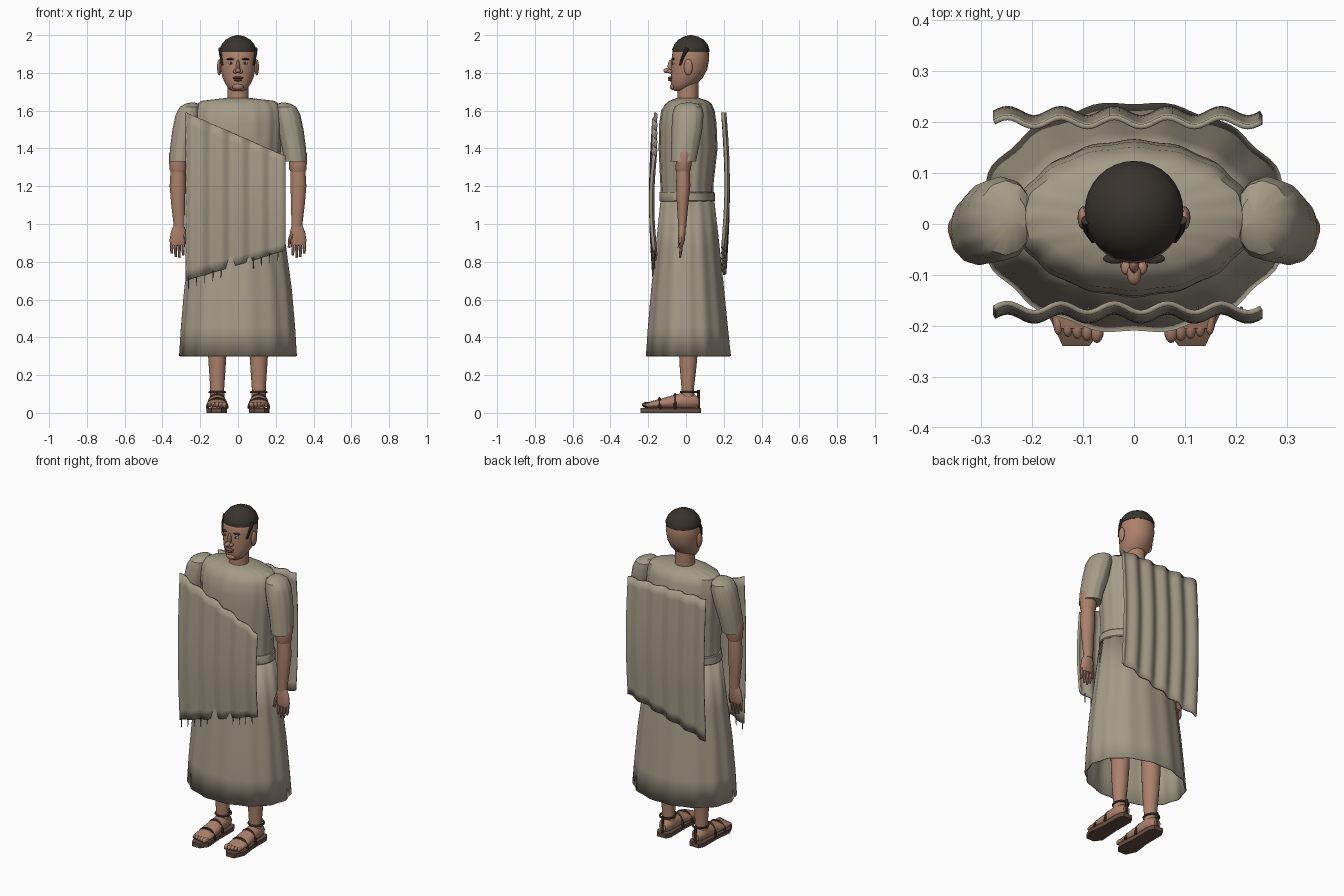
import bpy
import bmesh
from math import sin, cos, pi, radians

default_cube = bpy.data.objects.get("Cube")
if default_cube:
    bpy.data.objects.remove(default_cube, do_unlink=True)

parts = []


def material(name, red, green, blue):
    mat = bpy.data.materials.new(name)
    mat.use_nodes = True
    colour = (red, green, blue, 1)
    mat.diffuse_color = colour
    shader = mat.node_tree.nodes["Principled BSDF"]
    shader.inputs["Base Color"].default_value = colour
    shader.inputs["Roughness"].default_value = 0.8
    return mat


cloth = material("undyed cloth", .37, .33, .245)
fringe_cloth = material("dark fringe", .10, .085, .06)
skin = material("brown skin", .41, .22, .145)
lip = material("dark lip", .20, .085, .065)
hair = material("black brown hair", .04, .033, .025)
leather = material("strap leather", .09, .05, .033)
sole_leather = material("sole leather", .13, .075, .05)
eye_white = material("eye white", .65, .6, .52)


def finish(name, bm, mat):
    """Turn a bmesh into a named object."""
    bmesh.ops.recalc_face_normals(bm, faces=bm.faces[:])
    mesh = bpy.data.meshes.new(name)
    bm.to_mesh(mesh)
    bm.free()
    mesh.materials.append(mat)
    obj = bpy.data.objects.new(name, mesh)
    bpy.context.collection.objects.link(obj)
    parts.append(obj)
    return obj


def solidify(obj, thickness):
    mod = obj.modifiers.new("thickness", "SOLIDIFY")
    mod.thickness = thickness
    mod.offset = 0


def loft(name, mat, rings, sides=32, caps=True, folds=0, depth=0, along_y=False):
    """Skin elliptical rings (x, y, z, x radius, other radius)."""
    bm = bmesh.new()
    loops = []
    for x, y, z, rx, ry in rings:
        loop = []
        for i in range(sides):
            a = 2 * pi * i / sides
            k = 1 + depth * cos(folds * a)
            u, v = rx * k * cos(a), ry * k * sin(a)
            loop.append(bm.verts.new((x + u, y, z + v) if along_y else (x + u, y + v, z)))
        loops.append(loop)
    for low, high in zip(loops, loops[1:]):
        for i in range(sides):
            j = (i + 1) % sides
            bm.faces.new((low[i], low[j], high[j], high[i]))
    if caps:
        bm.faces.new(loops[0])
        bm.faces.new(loops[-1])
    return finish(name, bm, mat)


def body(rows):
    """Rows of (z, half width, front y, back y) as centred rings."""
    return [(0, (f + b) / 2, z, w, (b - f) / 2) for z, w, f, b in rows]


def ball(name, mat, centre, radii):
    bm = bmesh.new()
    bmesh.ops.create_uvsphere(bm, u_segments=16, v_segments=10, radius=1)
    bmesh.ops.scale(bm, vec=radii, verts=bm.verts)
    bmesh.ops.translate(bm, vec=centre, verts=bm.verts)
    return finish(name, bm, mat)


def tube(name, mat, points, radius, taper=1, closed=False):
    """Round cord through the points, converted to a mesh."""
    curve = bpy.data.curves.new(name, "CURVE")
    curve.dimensions = "3D"
    curve.bevel_depth = radius
    curve.bevel_resolution = 2
    curve.use_fill_caps = True
    spline = curve.splines.new("POLY")
    spline.points.add(len(points) - 1)
    for i, (target, p) in enumerate(zip(spline.points, points)):
        target.co = (*p, 1)
        target.radius = 1 + (taper - 1) * i / (len(points) - 1)
    spline.use_cyclic_u = closed
    obj = bpy.data.objects.new(name, curve)
    bpy.context.collection.objects.link(obj)
    bpy.context.view_layer.update()
    evaluated = obj.evaluated_get(bpy.context.evaluated_depsgraph_get())
    mesh = bpy.data.meshes.new_from_object(evaluated)
    bpy.data.objects.remove(obj, do_unlink=True)
    bm = bmesh.new()
    bm.from_mesh(mesh)
    return finish(name, bm, mat)


def shawl(name, base, bulge, top, bottom):
    """Rippled hanging panel; top and bottom give (right z, left z)."""
    columns, rows = 60, 14
    bm = bmesh.new()
    grid = []
    for i in range(columns + 1):
        s = i / columns
        line = []
        for j in range(rows + 1):
            t = j / rows
            high = top[0] + (top[1] - top[0]) * s
            low = bottom[0] + (bottom[1] - bottom[0]) * s
            y = base + bulge * sin(pi * t) + .009 * sin(10 * pi * s)
            line.append(bm.verts.new((-.275 + .525 * s, y, low + (high - low) * t)))
        grid.append(line)
    for a, b in zip(grid, grid[1:]):
        for j in range(rows):
            bm.faces.new((a[j], b[j], b[j + 1], a[j + 1]))
    solidify(finish(name, bm, cloth), .01)


# Tunic: flared skirt, bodice and belt
skirt = loft("tunic_skirt", cloth, body([
    (.30, .304, -.21, .236), (.45, .295, -.2, .22), (.65, .278, -.183, .2),
    (.86, .25, -.16, .178), (1.15, .213, -.13, .145)]),
    sides=96, caps=False, folds=14, depth=.016)
solidify(skirt, .006)
loft("tunic_bodice", cloth, body([
    (1.13, .213, -.13, .142), (1.22, .213, -.135, .145), (1.4, .225, -.143, .165),
    (1.53, .232, -.14, .16), (1.6, .228, -.13, .15), (1.635, .217, -.108, .135),
    (1.652, .19, -.088, .115), (1.668, .06, -.045, .065)]),
    sides=96, folds=16, depth=.012)
loft("belt", cloth, body([
    (1.12, .222, -.138, .15), (1.125, .226, -.141, .154),
    (1.165, .224, -.141, .152), (1.17, .22, -.138, .148)]), sides=64)

# Hanging shawl, front and back, with fringe on the front hem
shawl("shawl_front", -.165, -.017, (1.59, 1.36), (.7, .86))
shawl("shawl_back", .2, .018, (1.59, 1.59), (.73, .88))
for i in range(12):
    x = -.262 + .043 * i
    z = .7 + .16 * (x + .275) / .525
    tube(f"fringe_{i}", fringe_cloth, [(x, -.165, z + .01), (x, -.167, z - .045)], .003, .5)

# Neck, head and hair
loft("neck", skin, [(0, .01, 1.6, .058, .057), (0, .01, 1.66, .055, .055),
                    (0, .012, 1.77, .054, .054)])
loft("head", skin, body([
    (1.705, .028, -.06, -.015), (1.715, .048, -.072, .02), (1.74, .066, -.079, .055),
    (1.775, .082, -.079, .09), (1.82, .092, -.077, .113), (1.87, .096, -.077, .122),
    (1.92, .092, -.07, .12), (1.96, .07, -.04, .1), (1.985, .03, 0, .06)]))
loft("hair_cap", hair, body([
    (1.91, .096, -.072, .123), (1.925, .097, -.073, .124), (1.95, .087, -.062, .115),
    (1.975, .066, -.042, .095), (1.992, .036, -.012, .064), (2.0, .006, .02, .032)]))

# Face
ball("nose_bridge", skin, (0, -.079, 1.836), (.01, .018, .034))
ball("nose_tip", skin, (0, -.098, 1.812), (.014, .022, .014))
ball("upper_lip", lip, (0, -.082, 1.774), (.028, .014, .007))
ball("lower_lip", lip, (0, -.081, 1.762), (.022, .014, .007))
ball("chin", skin, (0, -.066, 1.727), (.03, .02, .018))

for side, s in (("left", 1), ("right", -1)):
    ball(side + "_nostril", skin, (s * .015, -.086, 1.807), (.011, .014, .01))
    ball(side + "_eye", eye_white, (s * .037, -.067, 1.851), (.015, .007, .006))
    ball(side + "_iris", hair, (s * .037, -.072, 1.851), (.006, .004, .006))
    ball(side + "_eyebrow", hair, (s * .038, -.068, 1.873), (.023, .01, .005))
    ball(side + "_ear", skin, (s * .099, .012, 1.83), (.012, .023, .043))
    tube(side + "_sideburn", hair, [(s * .094, .008, 1.93), (s * .091, -.014, 1.89),
                                    (s * .08, -.032, 1.84)], .01, .6)

    # Sleeve and arm
    loft(side + "_sleeve", cloth, [
        (s * x, y, z, rx, ry) for x, y, z, rx, ry in (
            (.24, .013, 1.643, .008, .01), (.243, .013, 1.638, .032, .045),
            (.252, .012, 1.62, .055, .072), (.262, .01, 1.58, .067, .082),
            (.278, .005, 1.5, .068, .08), (.297, -.006, 1.4, .062, .072),
            (.304, -.014, 1.33, .059, .066))], sides=48, folds=12, depth=.015)
    loft(side + "_upper_arm", skin, [
        (s * .3, -.008, 1.45, .035, .035), (s * .317, -.009, 1.37, .049, .04),
        (s * .317, -.015, 1.29, .046, .042), (s * .317, -.015, 1.265, .032, .03)])
    loft(side + "_forearm", skin, [
        (s * .318, -.015, 1.28, .039, .035), (s * .32, -.015, 1.2, .042, .038),
        (s * .317, -.018, 1.1, .036, .03), (s * .311, -.02, .98, .028, .021)])

    # Hand
    loft(side + "_palm", skin, [
        (s * .312, -.021, 1.0, .025, .018), (s * .315, -.022, .96, .04, .02),
        (s * .32, -.024, .91, .043, .017), (s * .32, -.025, .89, .036, .012)], sides=20)
    for i, tip in enumerate((.835, .82, .825, .845)):
        x = .29 + .02 * i
        tube(f"{side}_finger_{i}", skin, [(s * x, -.024, .91), (s * (x + .001), -.027, .86),
                                          (s * x, -.032, tip)], .0105, .6)
    tube(side + "_thumb", skin, [(s * .288, -.026, .955), (s * .273, -.033, .915),
                                 (s * .27, -.037, .875)], .012, .6)

    # Leg and foot
    leg = s * .11
    loft(side + "_leg", skin, [
        (leg, .015, .7, .06, .06), (leg, .013, .35, .051, .051),
        (leg, .011, .25, .045, .045), (leg, .009, .13, .037, .033),
        (leg, .01, .06, .038, .036)])
    loft(side + "_foot", skin, [
        (leg, y, z, rx, rz) for y, z, rx, rz in (
            (.068, .055, .022, .022), (.045, .06, .037, .038), (0, .064, .042, .046),
            (-.06, .058, .046, .038), (-.12, .05, .052, .029), (-.18, .043, .052, .02),
            (-.205, .04, .046, .015))], sides=24, along_y=True)
    for i in range(5):
        ball(f"{side}_toe_{i}", skin, (s * (.073 + .019 * i), -.208 + .004 * i, .042),
             (.014 - .001 * i, .026, .016 - .001 * i))

    # Sandal: shaped sole and leather straps
    bm = bmesh.new()
    outline = [(-.03, .08), (.03, .08), (.045, .05), (.046, -.08), (.058, -.18),
               (.03, -.24), (-.022, -.24), (-.052, -.2), (-.044, -.08), (-.045, .05)]
    face = bm.faces.new([bm.verts.new((leg + s * x, y, 0)) for x, y in outline])
    made = bmesh.ops.extrude_face_region(bm, geom=[face])["geom"]
    raised = [v for v in made if isinstance(v, bmesh.types.BMVert)]
    bmesh.ops.translate(bm, vec=(0, 0, .025), verts=raised)
    finish(side + "_sole", bm, sole_leather)
    for label, y, half, height in (("toe", -.14, .054, .055), ("instep", -.058, .05, .076)):
        arch = [(leg + half * cos(pi * i / 12), y, .022 + height * sin(pi * i / 12))
                for i in range(13)]
        tube(f"{side}_{label}_strap", leather, arch, .007)
    ankle = [(leg + .041 * cos(pi * i / 12), .018 + .045 * sin(pi * i / 12), .11)
             for i in range(24)]
    tube(side + "_ankle_strap", leather, ankle, .006, closed=True)
    tube(side + "_heel_strap", leather, [(leg, .066, .02), (leg, .066, .12)], .008)

# Smooth shading with sharp edges kept
bpy.ops.object.select_all(action="DESELECT")
for obj in parts:
    obj.select_set(True)
bpy.context.view_layer.objects.active = parts[0]
bpy.ops.object.shade_smooth_by_angle(angle=radians(35))
